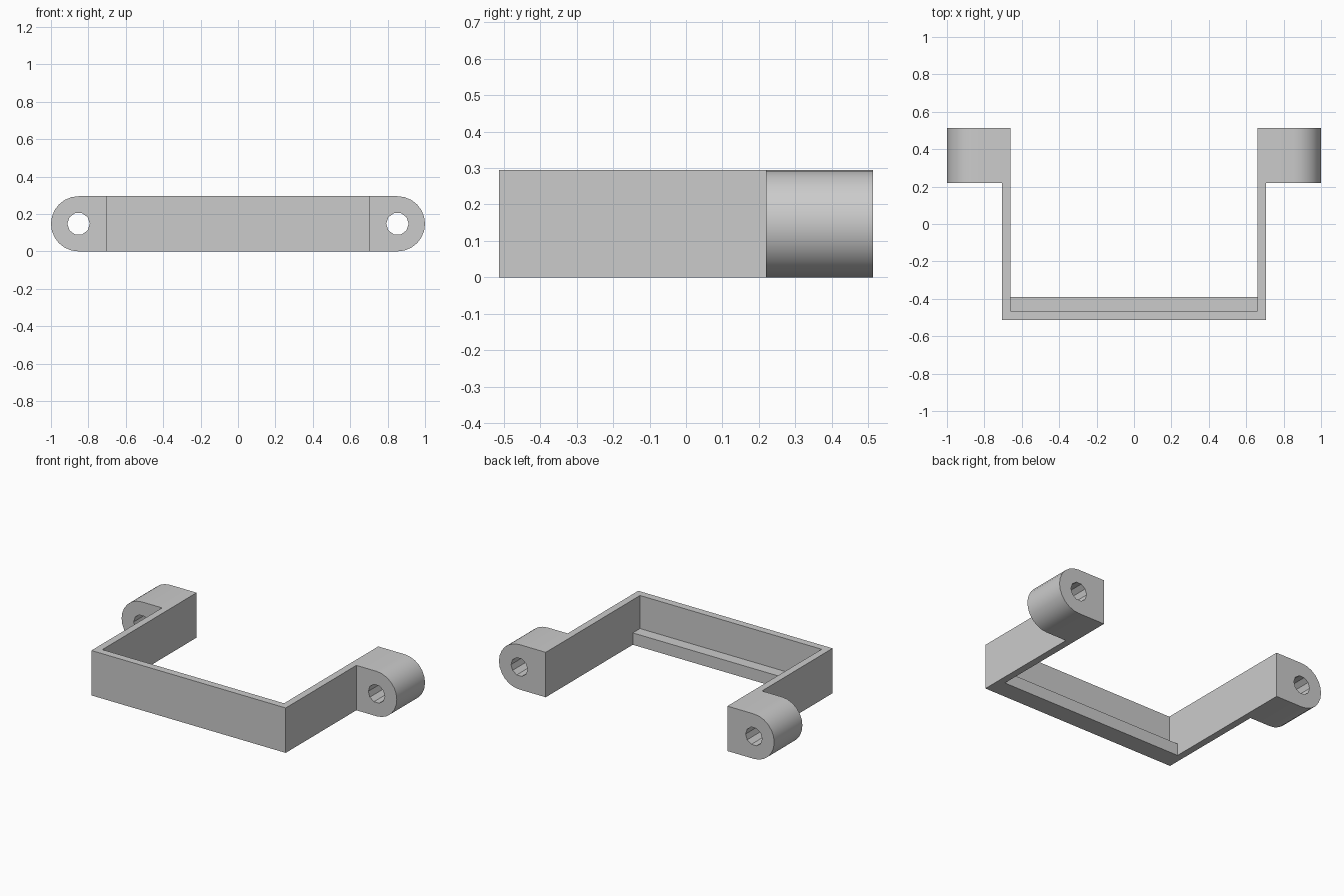
import bpy
import bmesh
from math import cos, sin, pi, radians
from mathutils import Vector

cube = bpy.data.objects.get("Cube")
if cube:
    bpy.data.objects.remove(cube, do_unlink=True)

HEIGHT = 0.295
RADIUS = HEIGHT / 2
BACK, FRONT = 0.513, -0.513
LUG_FRONT = 0.22
INNER, OUTER = 0.66, 0.706
WALL_BACK = -0.465
PIVOT = 1 - RADIUS

grey = bpy.data.materials.new("plain grey")
grey.use_nodes = True
colour = (0.6, 0.6, 0.6, 1)
grey.diffuse_color = colour
grey.node_tree.nodes["Principled BSDF"].inputs["Base Color"].default_value = colour


def prism(name, outline, direction):
    """Extrude a closed outline into a solid."""
    bm = bmesh.new()
    face = bm.faces.new([bm.verts.new(p) for p in outline])
    result = bmesh.ops.extrude_face_region(bm, geom=[face], use_keep_orig=True)
    moved = [g for g in result["geom"] if isinstance(g, bmesh.types.BMVert)]
    bmesh.ops.translate(bm, verts=moved, vec=Vector(direction))
    bmesh.ops.recalc_face_normals(bm, faces=bm.faces)
    mesh = bpy.data.meshes.new(name)
    bm.to_mesh(mesh)
    bm.free()
    mesh.materials.append(grey)
    obj = bpy.data.objects.new(name, mesh)
    bpy.context.collection.objects.link(obj)
    return obj


def combine(target, other, operation):
    """Apply a boolean, then remove the operand."""
    bpy.context.view_layer.objects.active = target
    mod = target.modifiers.new(operation.lower(), 'BOOLEAN')
    mod.operation, mod.solver, mod.object = operation, 'EXACT', other
    bpy.ops.object.modifier_apply(modifier=mod.name)
    bpy.data.objects.remove(other, do_unlink=True)


# U-shaped frame: front wall and two side arms
half = [(OUTER, FRONT), (OUTER, BACK), (INNER, BACK), (INNER, WALL_BACK)]
outline = half + [(-x, y) for x, y in reversed(half)]
bracket = prism("bracket", [(x, y, 0) for x, y in outline], (0, 0, HEIGHT))

# Low ledge along the inside of the front wall
ledge = prism("ledge", [(-INNER, WALL_BACK - 0.02, 0), (INNER, WALL_BACK - 0.02, 0),
                        (INNER, -0.39, 0), (-INNER, -0.39, 0)], (0, 0, 0.078))
combine(bracket, ledge, 'UNION')

# Rounded mounting lugs with faceted through holes
for side in (1, -1):
    profile = [(INNER, 0), *[(PIVOT + RADIUS * cos(a), RADIUS + RADIUS * sin(a))
               for a in (-pi / 2 + i * pi / 12 for i in range(13))], (INNER, HEIGHT)]
    lug = prism("lug", [(side * x, LUG_FRONT, z) for x, z in profile],
                (0, BACK - LUG_FRONT, 0))
    combine(bracket, lug, 'UNION')
    ring = [(side * (PIVOT + 0.06 * cos(i * pi / 5)), 0.1, RADIUS + 0.06 * sin(i * pi / 5))
            for i in range(10)]
    hole = prism("hole_cutter", ring, (0, 0.6, 0))
    hole.hide_render = True
    combine(bracket, hole, 'DIFFERENCE')

# Smooth only the rounded lug ends
bpy.ops.object.select_all(action='DESELECT')
bracket.select_set(True)
bpy.context.view_layer.objects.active = bracket
bpy.ops.object.shade_smooth_by_angle(angle=radians(30))
